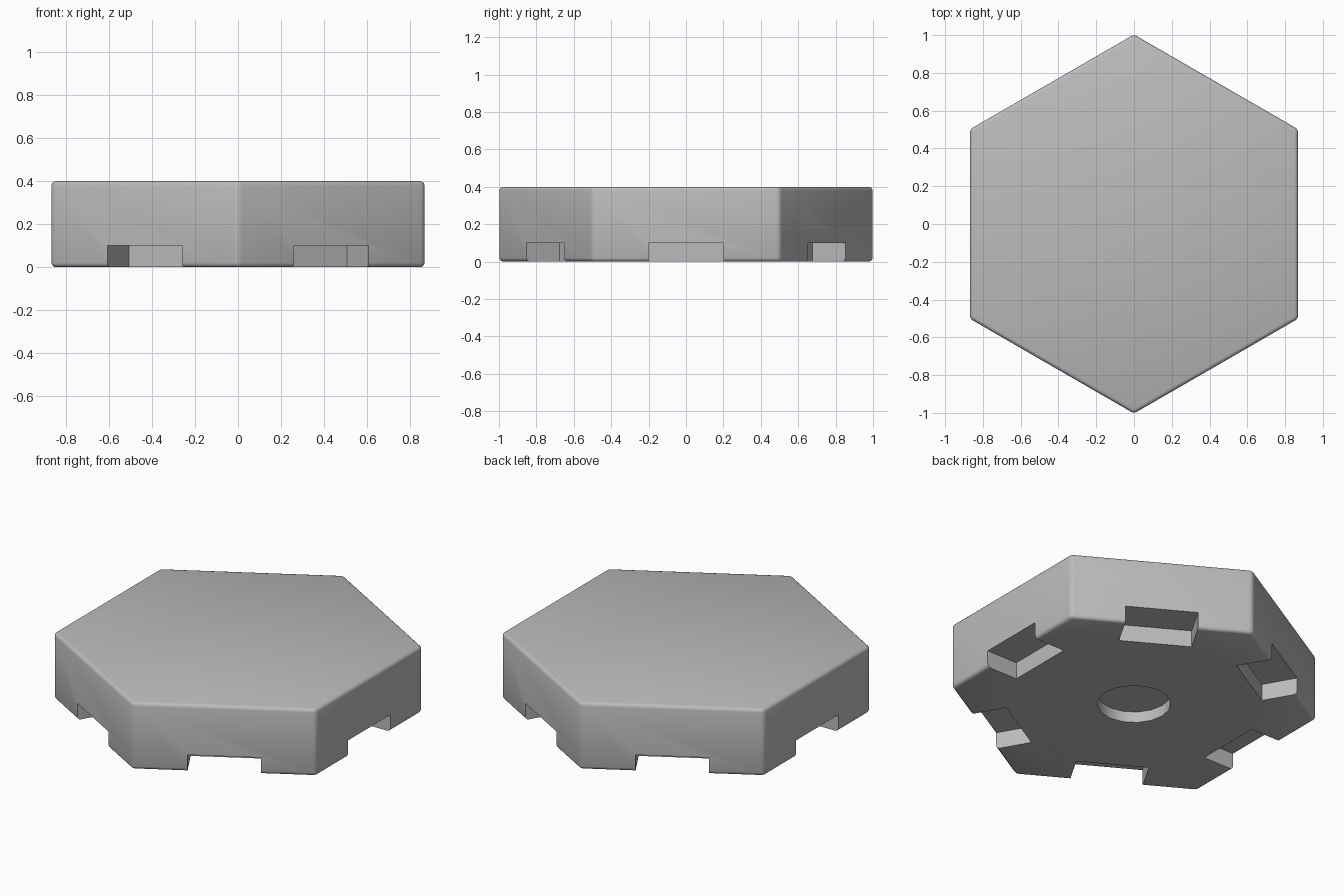
import bpy
import math

cube = bpy.data.objects.get("Cube")
if cube:
    bpy.data.objects.remove(cube, do_unlink=True)

GREY = (0.5, 0.5, 0.5, 1.0)
HEIGHT = 0.4
APOTHEM = math.cos(math.pi / 6)

mat = bpy.data.materials.new("plain grey")
mat.use_nodes = True
mat.diffuse_color = GREY
mat.node_tree.nodes["Principled BSDF"].inputs["Base Color"].default_value = GREY


def apply_modifier(obj, name):
    bpy.context.view_layer.objects.active = obj
    bpy.ops.object.modifier_apply(modifier=name)


def cut(obj, cutter):
    mod = obj.modifiers.new("cut", 'BOOLEAN')
    mod.operation = 'DIFFERENCE'
    mod.solver = 'EXACT'
    mod.object = cutter
    apply_modifier(obj, mod.name)
    bpy.data.objects.remove(cutter, do_unlink=True)


# Hexagonal slab with rounded edges, corners pointing front and back
bpy.ops.mesh.primitive_cylinder_add(vertices=6, radius=1.003, depth=HEIGHT,
                                    location=(0, 0, HEIGHT / 2))
tile = bpy.context.object
tile.name = "hexagonal_tile"
tile.data.materials.append(mat)
bevel = tile.modifiers.new("rounded edges", 'BEVEL')
bevel.width = 0.02
bevel.segments = 3
bevel.limit_method = 'ANGLE'
apply_modifier(tile, bevel.name)

# Rectangular notch under the middle of each side: 0.4 wide, 0.2 deep, 0.1 high
for i in range(6):
    a = i * math.pi / 3
    r = APOTHEM
    bpy.ops.mesh.primitive_cube_add(size=1, rotation=(0, 0, a),
                                    location=(r * math.cos(a), r * math.sin(a), 0))
    notch = bpy.context.object
    notch.name = "notch_cutter"
    notch.scale = (0.4, 0.4, 0.2)
    notch.hide_render = True
    bpy.context.view_layer.update()
    cut(tile, notch)

# Shallow round recess in the middle of the underside
bpy.ops.mesh.primitive_cylinder_add(vertices=16, radius=0.2, depth=0.13,
                                    location=(0, 0, 0))
recess = bpy.context.object
recess.name = "recess_cutter"
recess.hide_render = True
cut(tile, recess)

# Smooth rounded edges, crisp cuts
bpy.ops.object.select_all(action='DESELECT')
tile.select_set(True)
bpy.context.view_layer.objects.active = tile
bpy.ops.object.shade_smooth_by_angle(angle=math.radians(32))
